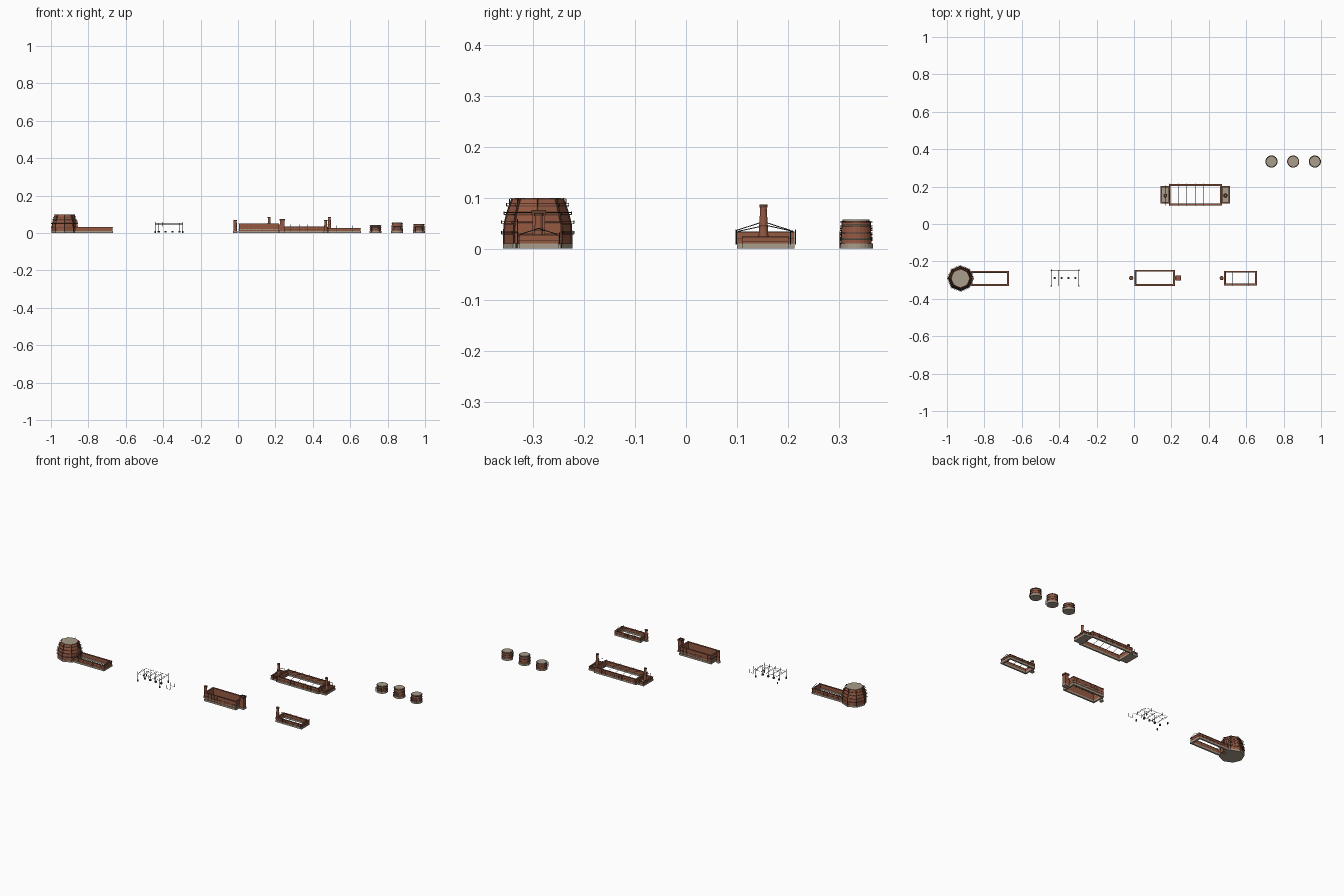
import bpy, bmesh, math
from mathutils import Vector, Matrix

if "Cube" in bpy.data.objects:
    bpy.data.objects.remove(bpy.data.objects["Cube"])


def make_mat(name, col):
    m = bpy.data.materials.new(name)
    m.diffuse_color = (*col, 1)
    m.use_nodes = True
    m.node_tree.nodes["Principled BSDF"].inputs["Base Color"].default_value = m.diffuse_color
    return m


BRICK = make_mat("brick", (0.30, 0.10, 0.055))
DARK = make_mat("dark_brick", (0.13, 0.05, 0.03))
STONE = make_mat("stone", (0.40, 0.34, 0.26))
METAL = make_mat("metal", (0.06, 0.055, 0.05))


class Part:
    """Collects primitives in one mesh with one material."""
    def __init__(self, name, mat):
        self.name, self.mat, self.bm = name, mat, bmesh.new()

    def box(self, x0, x1, y0, y1, z0, z1):
        m = Matrix.Translation(((x0 + x1) / 2, (y0 + y1) / 2, (z0 + z1) / 2))
        bmesh.ops.create_cube(self.bm, size=1, matrix=m @ Matrix.Diagonal((x1 - x0, y1 - y0, z1 - z0, 1)))

    def cone(self, x, y, z0, z1, r0, r1=None, n=16, turn=0.0):
        m = Matrix.Translation((x, y, (z0 + z1) / 2)) @ Matrix.Rotation(turn, 4, 'Z')
        bmesh.ops.create_cone(self.bm, cap_ends=True, segments=n, radius1=r0,
                              radius2=r0 if r1 is None else r1, depth=z1 - z0, matrix=m)

    def rods(self, *pts, r=0.0009):
        for a, b in zip(pts, pts[1:]):
            a, b = Vector(a), Vector(b)
            m = Matrix.Translation((a + b) / 2) @ (b - a).to_track_quat('Z', 'Y').to_matrix().to_4x4()
            bmesh.ops.create_cone(self.bm, cap_ends=True, segments=6, radius1=r, radius2=r,
                                  depth=(b - a).length, matrix=m)

    def frame(self, x0, x1, y0, y1, z0, z1, t):
        self.box(x0, x1, y0, y0 + t, z0, z1)
        self.box(x0, x1, y1 - t, y1, z0, z1)
        self.box(x0, x0 + t, y0 + t, y1 - t, z0, z1)
        self.box(x1 - t, x1, y0 + t, y1 - t, z0, z1)

    def done(self):
        me = bpy.data.meshes.new(self.name)
        self.bm.to_mesh(me)
        self.bm.free()
        me.materials.append(self.mat)
        bpy.context.collection.objects.link(bpy.data.objects.new(self.name, me))


def hall(name, x0, x1, y0, y1, h, bays, ribs=True, t=0.006):
    """Roofless hall: stone plinth, brick walls with pilasters, coping, rafters."""
    base = Part(name + "_plinth", STONE)
    base.frame(x0 - 0.002, x1 + 0.002, y0 - 0.002, y1 + 0.002, 0, 0.01, t + 0.004)
    base.done()
    wall = Part(name + "_walls", BRICK)
    wall.frame(x0, x1, y0, y1, 0.01, h, t)
    n = bays * 2
    for i in range(n + 1):
        x = x0 + 0.003 + (x1 - x0 - 0.006) * i / n
        for y in (y0, y1):
            wall.box(x - 0.002, x + 0.002, y - 0.002, y + 0.002, 0.01, h)
    wall.done()
    trim = Part(name + "_trim", DARK)
    trim.frame(x0 - 0.002, x1 + 0.002, y0 - 0.002, y1 + 0.002, h - 0.003, h, t + 0.003)
    trim.frame(x0 - 0.001, x1 + 0.001, y0 - 0.001, y1 + 0.001, h * 0.55, h * 0.55 + 0.002, 0.003)
    trim.done()
    if ribs:
        raf = Part(name + "_rafters", METAL)
        for i in range(bays + 1):
            x = x0 + 0.003 + (x1 - x0 - 0.006) * i / bays
            yc, p = (y0 + y1) / 2, h + 0.012
            raf.rods((x, y0, h), (x, yc, p), (x, y1, h))
            for y in (y0 - 0.004, y1 + 0.004):
                raf.rods((x, y, 0.008), (x, y, h + 0.004))
        raf.done()


def chimney(name, x, y, h, r0, r1, n=12):
    c = Part(name, BRICK)
    c.cone(x, y, 0.008, h, r0, r1, n)
    c.done()
    s = Part(name + "_bands", DARK)
    s.cone(x, y, h - 0.006, h, r1 + 0.002, r1 + 0.002, n)
    s.cone(x, y, h * 0.5, h * 0.5 + 0.003, (r0 + r1) / 2 + 0.001, None, n)
    s.done()
    b = Part(name + "_foot", STONE)
    b.cone(x, y, 0, 0.01, r0 + 0.002, None, n)
    b.done()


# round tower, eight-sided and bulging
TX, TY = -0.928, -0.291
prof = [(0.009, 0.066), (0.03, 0.066), (0.05, 0.0645), (0.068, 0.060), (0.085, 0.0545), (0.099, 0.049)]
body, ledge, rail = Part("tower_body", BRICK), Part("tower_ledges", DARK), Part("tower_rails", METAL)
foot = Part("tower_foot_and_cap", STONE)
foot.cone(TX, TY, 0, 0.01, 0.068, None, 8)
foot.cone(TX, TY, 0.098, 0.1, 0.046, None, 16)
for i, ((z0, r0), (z1, r1)) in enumerate(zip(prof, prof[1:])):
    body.cone(TX, TY, z0, z1, r0, r1, 8)
    ledge.cone(TX, TY, z1 - 0.0025, z1 - 0.0003, r1 + 0.002, None, 8)
    ring = []
    for k in range(9):
        a = k * math.pi / 4
        c, s = math.cos(a), math.sin(a)
        ro = min(r1 + 0.0065, 0.0711)
        ring.append((TX + ro * c, TY + ro * s, z1 + 0.003))
        rail.rods((TX + r1 * c, TY + r1 * s, z1 - 0.001), (TX + ro * c, TY + ro * s, z1 - 0.001),
                  (TX + ro * c, TY + ro * s, z1 - 0.010 if i == 4 else z1 + 0.005))
    if i < 4:
        rail.rods(*ring, r=0.0007)
for k in range(8):
    a = k * math.pi / 4
    for (z0, r0), (z1, r1) in zip(prof, prof[1:]):
        c, s = math.cos(a), math.sin(a)
        ledge.rods((TX + r0 * c, TY + r0 * s, z0), (TX + r1 * c, TY + r1 * s, z1), r=0.0022)
for p in (body, ledge, rail, foot):
    p.done()

# tower wing and entrance pier
hall("tower_wing", -0.872, -0.671, -0.329, -0.253, 0.033, 4, ribs=False)
pier = Part("entrance_pier", BRICK)
pier.box(-0.885, -0.858, TY - 0.009, TY + 0.009, 0.0, 0.068)
pier.box(-0.885, -0.861, TY - 0.014, TY + 0.014, 0.0, 0.05)
pier.done()
gable = Part("wing_gable_rods", METAL)
for x in (-0.855, -0.671):
    gable.rods((x, -0.331, 0.033), (x, TY, 0.046), (x, -0.251, 0.033))
gable.done()

# pipe rack of thin rods
rack, feet = Part("pipe_rack", METAL), Part("rack_feet", METAL)
Y0, Y1, YC = -0.331, -0.247, -0.289
xs = [-0.442 + 0.0368 * i for i in range(5)]
for i, x in enumerate(xs):
    rack.rods((x, Y0, 0.045), (x, YC, 0.053), (x, Y1, 0.045))
    rack.rods((x, Y0, 0.045), (x, Y1, 0.045), r=0.0007)
    for y in (Y0, Y1):
        if i in (0, 4):
            rack.rods((x, y, 0.0), (x, y, 0.058))
            feet.cone(x, y, 0, 0.011, 0.004, None, 8)
        else:
            rack.rods((x, y, 0.035), (x, y, 0.058))
for y in (Y0, YC, Y1):
    z = 0.053 if y == YC else 0.045
    rack.rods((xs[0], y, z), (xs[-1], y, z), r=0.0007)
for i in range(4):
    x = -0.424 + 0.0368 * i
    rack.rods((x, YC, 0.01), (x, YC, 0.052), r=0.0007)
    feet.cone(x, YC, 0.002, 0.011, 0.006, None, 10)
for y in (-0.321, -0.278):
    rack.rods((-0.257, y, 0.022), (-0.257, y, 0.003), (-0.23, y, 0.003), (-0.23, y, 0.022))
rack.done()
feet.done()

# tall hall with round stack and square stair tower
hall("tall_hall", 0.005, 0.216, -0.329, -0.247, 0.052, 5, ribs=False)
belt = Part("tall_hall_belt", STONE)
belt.frame(0.003, 0.218, -0.331, -0.245, 0.017, 0.022, 0.003)
belt.done()
chimney("tall_hall_stack", -0.015, -0.289, 0.07, 0.0095, 0.008)
stair = Part("stair_tower", BRICK)
stair.box(0.224, 0.248, -0.301, -0.277, 0.008, 0.07)
stair.box(0.214, 0.226, -0.296, -0.282, 0.01, 0.045)
stair.done()
crown = Part("stair_tower_crown", DARK)
crown.frame(0.222, 0.25, -0.303, -0.275, 0.066, 0.076, 0.004)
crown.done()
sfoot = Part("stair_tower_foot", STONE)
sfoot.box(0.222, 0.25, -0.303, -0.275, 0, 0.01)
sfoot.done()

# small hall
hall("small_hall", 0.483, 0.655, -0.326, -0.252, 0.028, 4)
chimney("small_hall_stack", 0.469, -0.289, 0.07, 0.009, 0.007)

# large hall with two mirrored end blocks and tapered stacks
hall("large_hall", 0.188, 0.468, 0.102, 0.211, 0.034, 6)
XC, YH = 0.328, 0.155
for side, tag in ((-1, "left"), (1, "right")):
    xa, xb = sorted((XC + side * 0.138, XC + side * 0.183))
    hall(tag + "_end_block", xa, xb, 0.112, 0.2, 0.024, 1, ribs=False, t=0.005)
    pad = Part(tag + "_end_floor", STONE)
    xm = XC + side * 0.161
    pad.box(xm - 0.017, xm + 0.017, 0.117, 0.195, 0, 0.01)
    for y in (0.128, 0.184):
        pad.cone(xm, y, 0.01, 0.016, 0.006, None, 8)
    pad.done()
    chimney(tag + "_stack", xm, YH - 0.003, 0.087, 0.0105, 0.006)
    tie = Part(tag + "_stack_ties", METAL)
    tie.rods((xm, 0.099, 0.036), (xm, YH - 0.003, 0.053), (xm, 0.205, 0.036))
    for y in (0.099, 0.205):
        tie.rods((xm, y, 0.008), (xm, y, 0.036))
    tie.done()

# three storage tanks
for i, (x, h) in enumerate(((0.735, 0.044), (0.851, 0.058), (0.967, 0.049))):
    nm = "tank_%d" % (i + 1)
    y = 0.334
    st, br, bd, ld = Part(nm + "_base_and_lid", STONE), Part(nm + "_wall", BRICK), Part(nm + "_bands", METAL), Part(nm + "_ladder", METAL)
    st.cone(x, y, 0, 0.01, 0.0325, None, 24)
    st.cone(x, y, h - 0.004, h - 0.001, 0.0265, None, 24)
    br.cone(x, y, 0.009, h - 0.004, 0.0305, 0.0285, 24)
    for z in (0.35, 0.6, 0.88):
        bd.cone(x, y, h * z, h * z + 0.0025, 0.0315, None, 24)
    for sx in (-0.02, 0.02):
        ld.rods((x + sx, 0.302, 0.006), (x + sx, 0.302, 0.033))
    for z in (0.016, 0.026, 0.033):
        ld.rods((x - 0.02, 0.302, z), (x + 0.02, 0.302, z))
    for p in (st, br, bd, ld):
        p.done()
